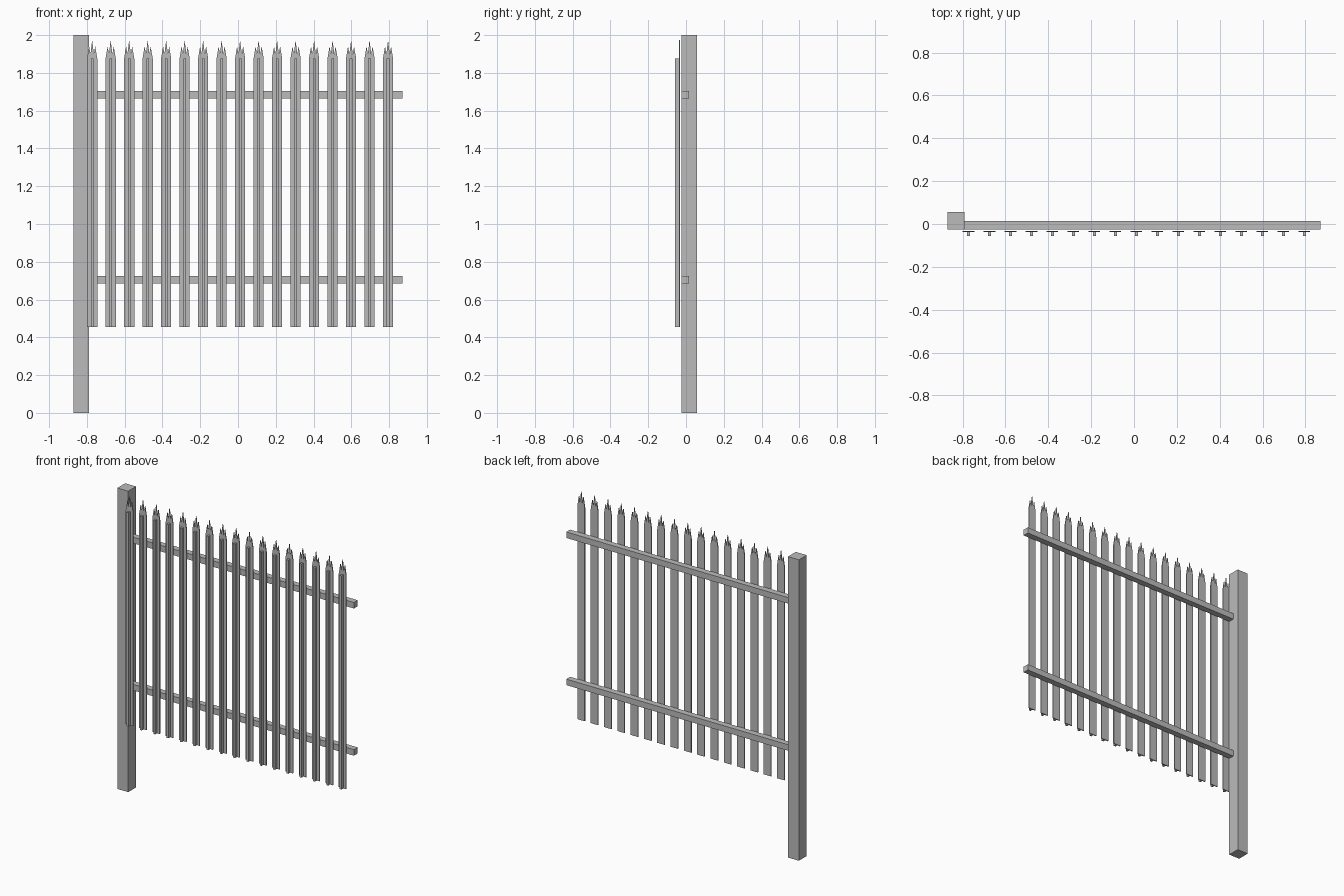
import bpy, bmesh

cube = bpy.data.objects.get("Cube")
if cube:
    bpy.data.objects.remove(cube, do_unlink=True)

steel = bpy.data.materials.new("galvanised_grey")
steel.use_nodes = True
GREY = (0.5, 0.5, 0.5, 1)
steel.diffuse_color = GREY
steel.node_tree.nodes["Principled BSDF"].inputs["Base Color"].default_value = GREY


def prism(bm, points, y0, y1):
    """Extrude an x-z outline from y0 to y1."""
    face = bm.faces.new([bm.verts.new((x, y0, z)) for x, z in points])
    out = bmesh.ops.extrude_face_region(bm, geom=[face])
    verts = [v for v in out["geom"] if isinstance(v, bmesh.types.BMVert)]
    bmesh.ops.translate(bm, verts=verts, vec=(0, y1 - y0, 0))


def box(bm, x0, x1, y0, y1, z0, z1):
    prism(bm, [(x0, z0), (x1, z0), (x1, z1), (x0, z1)], y0, y1)


def finish(name, bm):
    bmesh.ops.recalc_face_normals(bm, faces=bm.faces)
    mesh = bpy.data.meshes.new(name)
    bm.to_mesh(mesh)
    bm.free()
    mesh.materials.append(steel)
    obj = bpy.data.objects.new(name, mesh)
    bpy.context.collection.objects.link(obj)
    return obj


# Square end post
bm = bmesh.new()
box(bm, -0.87, -0.79, -0.025, 0.057, 0, 2)
finish("post", bm)

# Two horizontal rails
for name, z in (("lower_rail", 0.686), ("upper_rail", 1.664)):
    bm = bmesh.new()
    box(bm, -0.79, 0.87, -0.025, 0.015, z, z + 0.04)
    finish(name, bm)

# Pale: flat strip with a three-pointed head and a raised front rib
bm = bmesh.new()
right = [(0.027, 0.455), (0.027, 1.875), (0.016, 1.94), (0.009, 1.9)]
left = [(-x, z) for x, z in reversed(right)]
prism(bm, right + [(0, 1.973)] + left, -0.038, -0.032)
box(bm, -0.007, 0.007, -0.057, -0.038, 0.455, 1.875)
first = finish("pale_1", bm)
first.location.x = -0.772

# Repeat the pale along the rails
for i in range(1, 17):
    pale = bpy.data.objects.new(f"pale_{i + 1}", first.data)
    pale.location.x = -0.772 + i * 0.0979
    bpy.context.collection.objects.link(pale)
